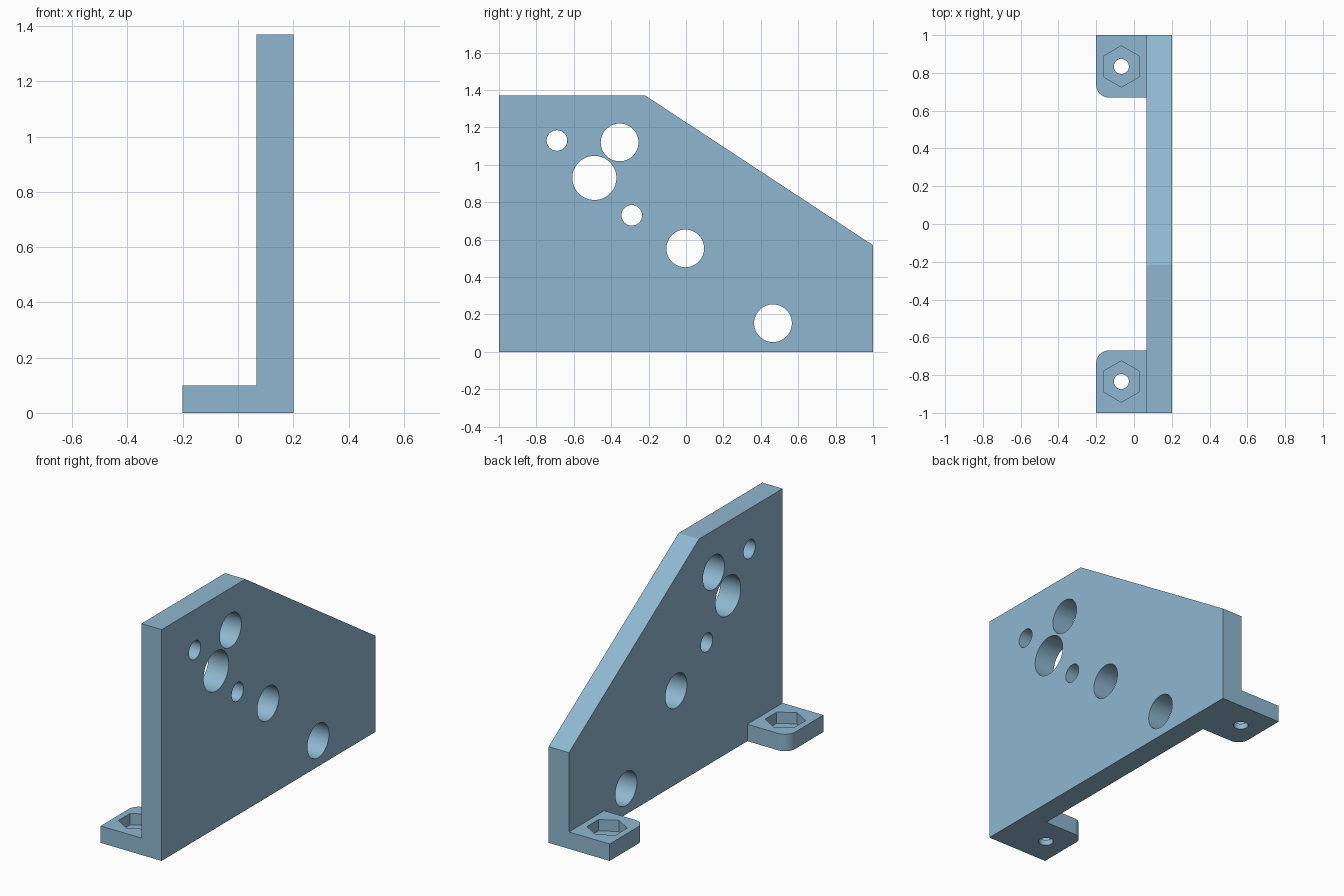
import bpy, bmesh, math
from mathutils import Vector

if "Cube" in bpy.data.objects:
    bpy.data.objects.remove(bpy.data.objects["Cube"])

blue = bpy.data.materials.new("steel_blue")
blue.diffuse_color = (0.275, 0.477, 0.63, 1)
blue.use_nodes = True
blue.node_tree.nodes["Principled BSDF"].inputs["Base Color"].default_value = blue.diffuse_color


def prism(name, outline, offset):
    """Extrude a closed 3D outline along offset into a solid."""
    bm = bmesh.new()
    face = bm.faces.new([bm.verts.new(p) for p in outline])
    ext = bmesh.ops.extrude_face_region(bm, geom=[face])["geom"]
    bmesh.ops.translate(bm, vec=Vector(offset),
                        verts=[v for v in ext if isinstance(v, bmesh.types.BMVert)])
    bmesh.ops.recalc_face_normals(bm, faces=bm.faces)
    mesh = bpy.data.meshes.new(name)
    bm.to_mesh(mesh)
    bm.free()
    mesh.materials.append(blue)
    obj = bpy.data.objects.new(name, mesh)
    bpy.context.collection.objects.link(obj)
    return obj


def ring(cx, cy, r, n, start=0.0):
    return [(cx + r * math.cos(start + 2 * math.pi * i / n),
             cy + r * math.sin(start + 2 * math.pi * i / n)) for i in range(n)]


def combine(target, other, operation):
    """Apply a boolean and discard the helper."""
    mod = target.modifiers.new("bool", 'BOOLEAN')
    mod.operation = operation
    mod.solver = 'EXACT'
    mod.object = other
    bpy.context.view_layer.objects.active = target
    bpy.ops.object.modifier_apply(modifier=mod.name)
    bpy.data.objects.remove(other, do_unlink=True)


# Upright plate with a sloped top edge
X0, X1 = 0.067, 0.2
side = [(-1, 0), (1, 0), (1, 0.57), (-0.217, 1.37), (-1, 1.37)]
bracket = prism("mounting_bracket", [(X0, y, z) for y, z in side], (X1 - X0, 0, 0))

# Feet at both ends, rounded at the inner outside corner
R = 0.065
for s in (-1, 1):
    foot = [(0.1, 1), (-0.2, 1)]
    foot += [(-0.2 + R - R * math.cos(a), 0.67 + R - R * math.sin(a))
             for a in [math.pi / 2 * i / 12 for i in range(13)]]
    foot += [(0.1, 0.67)]
    combine(bracket, prism("foot", [(x, s * y, 0) for x, y in foot], (0, 0, 0.1)), 'UNION')

# Screw holes and hexagonal nut pockets in the feet
for s in (-1, 1):
    cx, cy = -0.067, s * 0.834
    combine(bracket, prism("screw_cutter", [(x, y, -0.1) for x, y in ring(cx, cy, 0.04, 32)],
                           (0, 0, 0.3)), 'DIFFERENCE')
    combine(bracket, prism("nut_cutter",
                           [(x, y, 0.033) for x, y in ring(cx, cy, 0.109, 6, math.pi / 2)],
                           (0, 0, 0.2)), 'DIFFERENCE')

# Round holes through the plate: y, z, radius
for y, z, r in [(-0.69, 1.13, 0.055), (-0.355, 1.12, 0.101), (-0.49, 0.93, 0.118),
                (-0.29, 0.73, 0.055), (-0.004, 0.553, 0.101), (0.465, 0.153, 0.101)]:
    combine(bracket, prism("hole_cutter", [(-0.05, a, b) for a, b in ring(y, z, r, 48)],
                           (0.4, 0, 0)), 'DIFFERENCE')

# Smooth bores, crisp edges
bpy.ops.object.select_all(action='DESELECT')
bracket.select_set(True)
bpy.context.view_layer.objects.active = bracket
bpy.ops.object.shade_smooth_by_angle(angle=math.radians(30))
